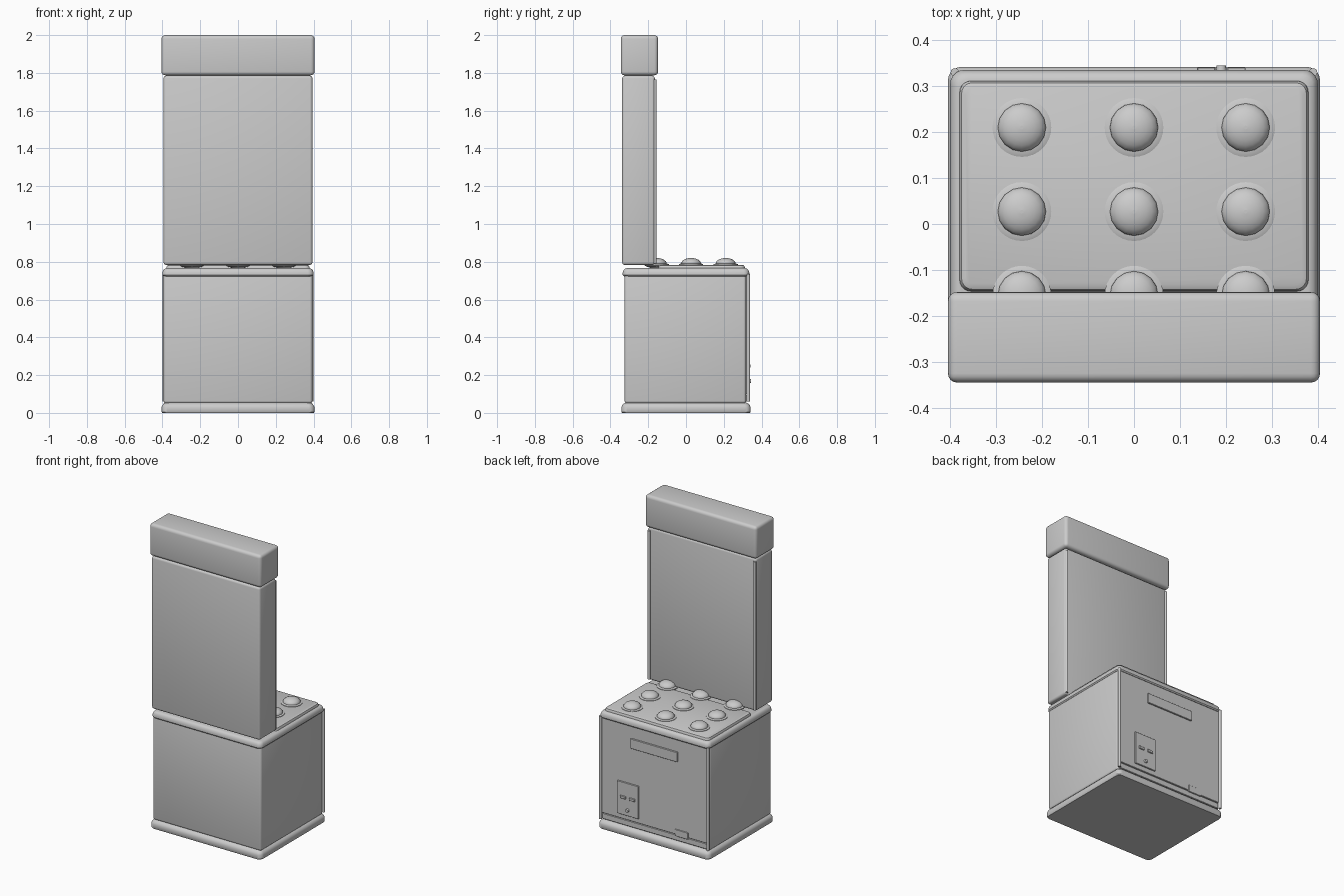
import bpy, bmesh, math

if "Cube" in bpy.data.objects:
    bpy.data.objects.remove(bpy.data.objects["Cube"])

grey = bpy.data.materials.new("plain_grey")
grey.diffuse_color = (0.6, 0.6, 0.6, 1)
grey.use_nodes = True
grey.node_tree.nodes["Principled BSDF"].inputs["Base Color"].default_value = grey.diffuse_color


def finish(name, bm, angle=35):
    bmesh.ops.recalc_face_normals(bm, faces=bm.faces)
    me = bpy.data.meshes.new(name)
    bm.to_mesh(me)
    bm.free()
    me.materials.append(grey)
    ob = bpy.data.objects.new(name, me)
    bpy.context.collection.objects.link(ob)
    bpy.ops.object.select_all(action='DESELECT')
    ob.select_set(True)
    bpy.context.view_layer.objects.active = ob
    bpy.ops.object.shade_smooth_by_angle(angle=math.radians(angle))
    return ob


def box(name, x0, x1, y0, y1, z0, z1, bevel=0.0, seg=3):
    bm = bmesh.new()
    bmesh.ops.create_cube(bm, size=1)
    for v in bm.verts:
        v.co = ((x0 + x1) / 2 + v.co.x * (x1 - x0),
                (y0 + y1) / 2 + v.co.y * (y1 - y0),
                (z0 + z1) / 2 + v.co.z * (z1 - z0))
    if bevel:
        bmesh.ops.bevel(bm, geom=bm.edges[:], offset=bevel, segments=seg,
                        profile=0.5, affect='EDGES')
    return finish(name, bm)


def slab(name, x, y0, y1, r, rings):
    """Rounded rectangle lofted through (z, inset) rings."""
    bm = bmesh.new()
    loops = []
    for z, ins in rings:
        rr = max(r - ins * 0.5, 0.006)
        loop = []
        for k, (cx, cy) in enumerate([(x - ins - rr, y1 - ins - rr), (-x + ins + rr, y1 - ins - rr),
                                      (-x + ins + rr, y0 + ins + rr), (x - ins - rr, y0 + ins + rr)]):
            for i in range(6):
                a = math.pi / 2 * (k + i / 5)
                loop.append(bm.verts.new((cx + rr * math.cos(a), cy + rr * math.sin(a), z)))
        loops.append(loop)
    n = len(loops[0])
    for a, b in zip(loops, loops[1:]):
        for i in range(n):
            bm.faces.new((a[i], a[(i + 1) % n], b[(i + 1) % n], b[i]))
    bm.faces.new(loops[0])
    bm.faces.new(loops[-1])
    return finish(name, bm)


def lathe(name, cx, cy, profile, n=24):
    bm = bmesh.new()
    rings = [[bm.verts.new((cx + r * math.cos(2 * math.pi * i / n),
                            cy + r * math.sin(2 * math.pi * i / n), z)) for i in range(n)]
             for r, z in profile]
    for a, b in zip(rings, rings[1:]):
        for i in range(n):
            bm.faces.new((a[i], a[(i + 1) % n], b[(i + 1) % n], b[i]))
    bm.faces.new(rings[0])
    bm.faces.new(rings[-1])
    return finish(name, bm)


# cabinet: plinth, body, lid and raised play deck
slab("plinth", 0.405, -0.342, 0.342, 0.03,
     [(0, 0.004), (0.006, 0), (0.03, 0), (0.04, 0.004), (0.049, 0.012), (0.055, 0.025)])
box("cabinet_body", -0.394, 0.394, -0.325, 0.318, 0.05, 0.735, 0.014)
slab("lid", 0.4, -0.335, 0.335, 0.03,
     [(0.723, 0.006), (0.73, 0), (0.742, 0), (0.755, 0.004), (0.762, 0.01), (0.766, 0.02)])
slab("play_deck", 0.38, -0.147, 0.312, 0.025,
     [(0.76, 0), (0.772, 0.001), (0.78, 0.005), (0.784, 0.014)])

# backboard and header box
box("backboard", -0.394, 0.394, -0.338, -0.165, 0.783, 1.785, 0.014)
box("header_box", -0.405, 0.405, -0.345, -0.148, 1.787, 2.0, 0.02, 4)

# nine domed targets in round collars
for iy, y in enumerate((-0.155, 0.027, 0.21)):
    for ix, x in enumerate((-0.244, 0, 0.243)):
        tag = f"{iy}_{ix}"
        lathe("collar_" + tag, x, y, [(0.05, 0.772), (0.064, 0.781), (0.064, 0.787), (0.054, 0.791)], 32)
        dome = [(0.053 * math.cos(t), 0.79 + 0.03 * math.sin(t))
                for t in [math.radians(-70 + 16 * i) for i in range(11)]]
        lathe("dome_" + tag, x, y, dome + [(0.004, 0.82)], 16)

# upright trim tubes on both sides
for s, side in ((-1, "left"), (1, "right")):
    lathe("cabinet_trim_" + side, s * 0.39, 0.33, [(0.009, 0.06), (0.009, 0.735)], 12)
    lathe("backboard_trim_" + side, s * 0.384, -0.165, [(0.009, 0.79), (0.009, 1.765)], 12)

# rear service panel and its fittings
box("rear_panel", -0.383, 0.383, 0.31, 0.326, 0.1, 0.725, 0.002, 1)
box("rear_kick_strip", -0.383, 0.383, 0.31, 0.324, 0.06, 0.096, 0.002, 1)
box("ticket_plate", -0.17, 0.17, 0.32, 0.335, 0.58, 0.645, 0.002, 1)
box("coin_door", 0.112, 0.268, 0.32, 0.334, 0.13, 0.345, 0.002, 1)
for i, x in enumerate((0.157, 0.223)):
    box(f"coin_slot_{i}", x - 0.02, x + 0.02, 0.33, 0.341, 0.238, 0.256, 0.002, 1)
box("small_plate", -0.245, -0.15, 0.32, 0.331, 0.09, 0.135, 0.002, 1)

# round lock on the coin door
bm = bmesh.new()
bmesh.ops.create_cone(bm, cap_ends=True, segments=16, radius1=0.012, radius2=0.01, depth=0.016)
for v in bm.verts:
    v.co = (0.19 + v.co.x, 0.337 + v.co.z, 0.168 + v.co.y)
finish("door_lock", bm)
